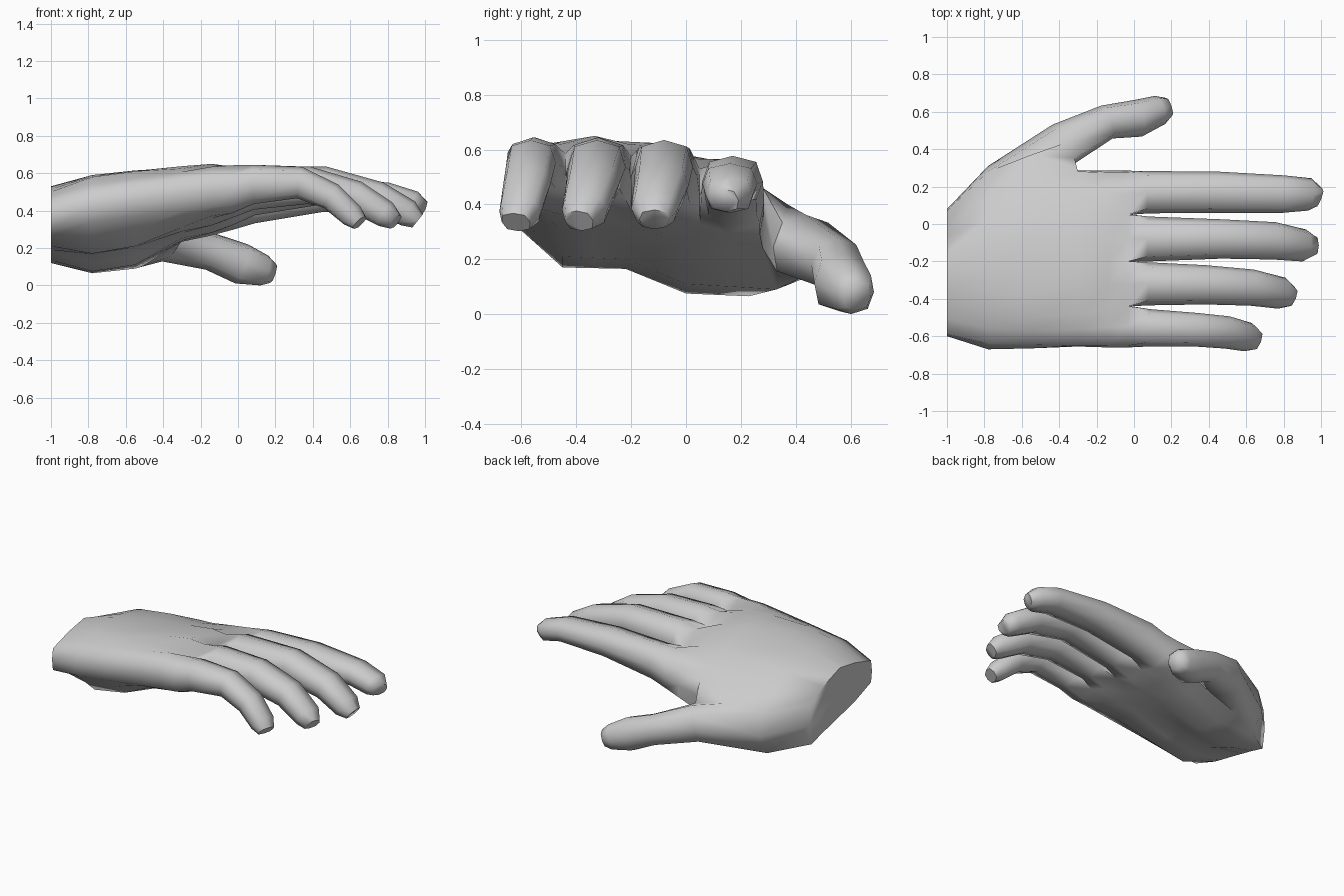
import bpy, bmesh, math
from mathutils import Vector

bm = bmesh.new()
UP = Vector((0, 0, 1))
# Eight-sided finger cross-section, starting at the upper left
OCT = [(-.78, .76), (0, 1), (.78, .76), (1, 0), (.78, -.76), (0, -1), (-.78, -.76), (-1, 0)]


def section(x, ty, tz, by, bz, bump=0.0, side=.02):
    """Palm ring: 9 top points, +y side, 9 bottom points, -y side."""
    def row(ys, zs, b):
        pts = []
        for i in range(5):
            pts.append((x, ys[i], zs[i]))
            if i < 4:
                pts.append((x, (ys[i] + ys[i + 1]) / 2, (zs[i] + zs[i + 1]) / 2 + b))
        return pts
    top, bot = row(ty, tz, bump), row(by, bz, -bump * .6)
    right = (x, max(ty[4], by[4]) + side, (tz[4] + bz[4]) / 2)
    left = (x, min(ty[0], by[0]) - side, (tz[0] + bz[0]) / 2)
    return [bm.verts.new(p) for p in top + [right] + bot[::-1] + [left]]


def bridge(a, b, skip=()):
    n = len(a)
    for k in range(n):
        if k not in skip:
            bm.faces.new((a[k], a[(k + 1) % n], b[(k + 1) % n], b[k]))


def digit(root, rings, sign=1):
    """Grow a finger from a root loop; rings are x, y, z, half width, half thickness."""
    cs = [Vector(r[:3]) for r in rings]
    prev = root
    for i, r in enumerate(rings):
        d = (cs[min(i + 1, len(cs) - 1)] - cs[max(i - 1, 0)]).normalized()
        u = UP.cross(d).normalized()
        v = d.cross(u)
        ring = [bm.verts.new(cs[i] + u * (sign * a * r[3]) + v * (b * r[4])) for a, b in OCT]
        bridge(prev, ring)
        prev = ring
    bm.faces.new(prev)


# Palm, from the wrist to the knuckles
palm = [
    section(-1, (-.59, -.42, -.25, -.07, .07), (.45, .50, .53, .47, .39),
            (-.59, -.40, -.22, -.05, .06), (.30, .23, .19, .15, .12), side=.01),
    section(-.78, (-.64, -.48, -.25, .03, .28), (.51, .58, .59, .545, .36),
            (-.64, -.45, -.22, 0, .23), (.34, .17, .165, .075, .065), side=.03),
    section(-.55, (-.645, -.50, -.26, .04, .37), (.54, .61, .615, .57, .40),
            (-.64, -.45, -.22, 0, .33), (.37, .21, .20, .11, .09)),
    section(-.30, (-.65, -.48, -.24, .03, .28), (.57, .625, .63, .575, .46),
            (-.64, -.45, -.22, .03, .28), (.40, .31, .28, .24, .24), .01, .005),
    section(-.14, (-.65, -.455, -.21, .045, .275), (.59, .62, .62, .565, .475),
            (-.64, -.45, -.21, .045, .27), (.42, .36, .32, .28, .29), .03, .01),
    section(-.03, (-.65, -.44, -.20, .05, .275), (.59, .585, .575, .53, .49),
            (-.64, -.44, -.20, .05, .27), (.43, .41, .38, .33, .33), .055, .01),
]
for i in range(5):
    bridge(palm[i], palm[i + 1], (8, 9) if i in (1, 2) else ())
bm.faces.new(palm[0])

# Webs between the fingers
end = palm[-1]
mids = [end[19]]
for j in (1, 2, 3):
    m = (end[2 * j].co + end[18 - 2 * j].co) / 2
    mids.append(bm.verts.new(m + Vector((.02, 0, 0))))
mids.append(end[9])

# Fingers: little, ring, middle, index
fingers = [
    [(.08, -.555, .54, .10, .105), (.33, -.565, .55, .09, .085), (.50, -.58, .475, .087, .074),
     (.61, -.605, .375, .078, .066), (.65, -.62, .335, .055, .045)],
    [(.08, -.32, .525, .115, .12), (.38, -.325, .535, .105, .10), (.63, -.34, .475, .097, .085),
     (.79, -.37, .38, .085, .073), (.84, -.39, .34, .055, .045)],
    [(.08, -.08, .505, .12, .13), (.47, -.08, .535, .105, .10), (.75, -.09, .47, .10, .085),
     (.91, -.115, .385, .086, .074), (.96, -.115, .345, .055, .045)],
    [(.08, .17, .45, .113, .118), (.45, .17, .485, .11, .092), (.80, .16, .475, .10, .075),
     (.94, .158, .435, .087, .07), (.985, .14, .415, .055, .045)],
]
for j, rings in enumerate(fingers):
    t, b = 2 * j, 16 - 2 * j
    root = end[t:t + 3] + [mids[j + 1]] + end[b:b + 3] + [mids[j]]
    digit(root, rings)

# Thumb, grown from the open side of the palm
s1, s2, s3 = palm[1:4]
digit([s1[8], s2[8], s3[8], s3[9], s3[10], s2[10], s1[10], s1[9]],
      [(-.38, .425, .245, .12, .12), (-.145, .545, .18, .093, .10),
       (.02, .565, .115, .10, .11), (.14, .61, .08, .08, .083),
       (.185, .625, .065, .052, .055)], sign=-1)

bmesh.ops.delete(bm, geom=[v for v in bm.verts if not v.link_faces], context='VERTS')
bmesh.ops.recalc_face_normals(bm, faces=bm.faces[:])
mesh = bpy.data.meshes.new("hand")
bm.to_mesh(mesh)
bm.free()
hand = bpy.data.objects.new("hand", mesh)
bpy.context.collection.objects.link(hand)
bpy.context.view_layer.objects.active = hand
hand.select_set(True)
bpy.ops.object.shade_smooth_by_angle(angle=math.radians(65))
